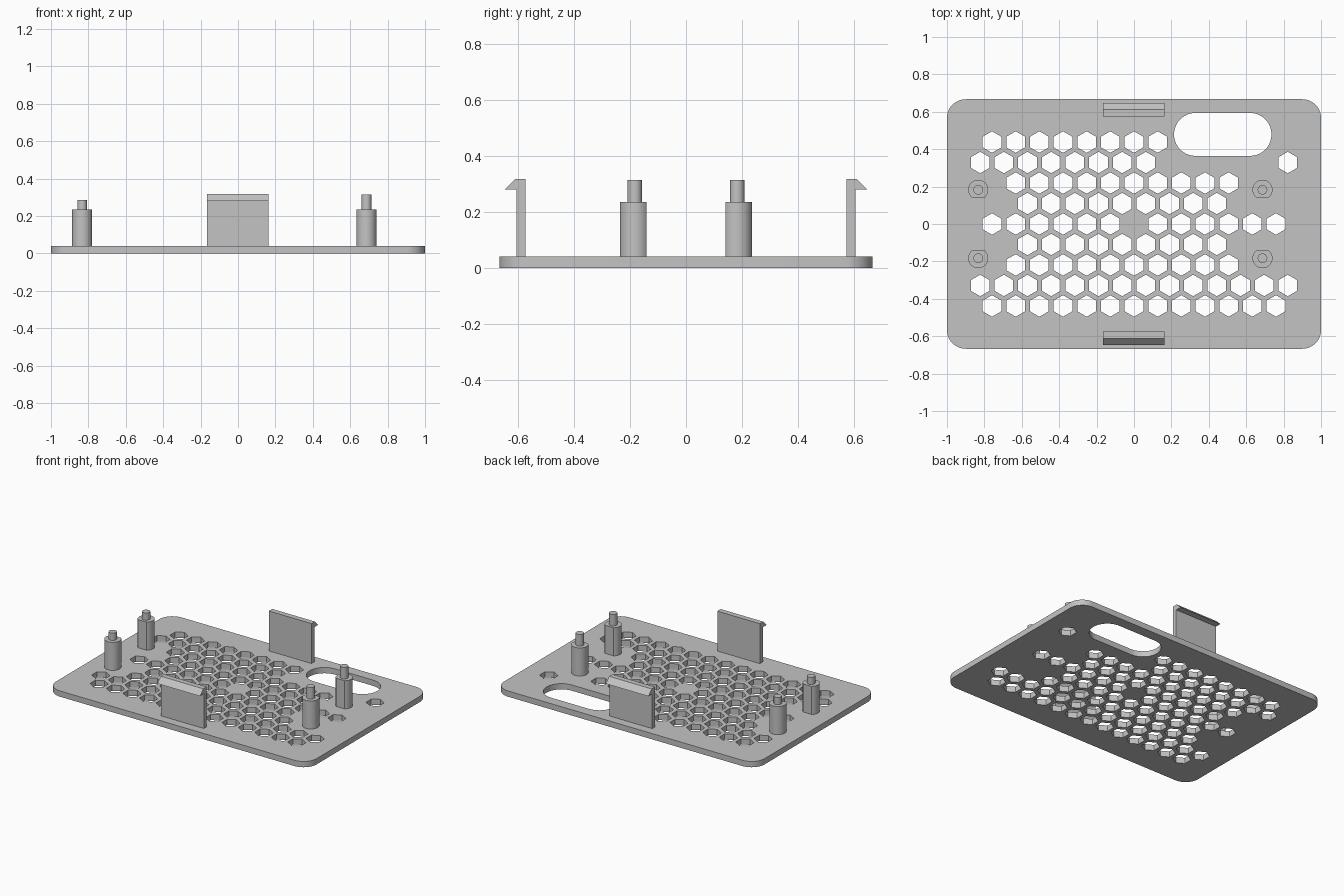
import bpy, bmesh
from math import sin, cos, radians, pi, sqrt, acos
from mathutils import Vector

if "Cube" in bpy.data.objects:
    bpy.data.objects.remove(bpy.data.objects["Cube"])

grey = bpy.data.materials.new("light grey plastic")
grey.use_nodes = True
colour = (0.55, 0.55, 0.55, 1)
grey.diffuse_color = colour
grey.node_tree.nodes["Principled BSDF"].inputs["Base Color"].default_value = colour

THICK = 0.04


def finish(name, mesh):
    """Link the mesh as an object, smooth with sharp edges kept."""
    mesh.name = name
    mesh.materials.clear()
    mesh.materials.append(grey)
    obj = bpy.data.objects.new(name, mesh)
    bpy.context.scene.collection.objects.link(obj)
    bpy.ops.object.select_all(action='DESELECT')
    obj.select_set(True)
    bpy.context.view_layer.objects.active = obj
    bpy.ops.object.shade_smooth_by_angle(angle=radians(30))
    return obj


def arc(cx, cy, r, start, end, steps):
    return [(cx + r * cos(start + (end - start) * i / steps),
             cy + r * sin(start + (end - start) * i / steps))
            for i in range(steps + 1)]


def prism(name, points, direction):
    """Extrude a closed outline of 3D points along a direction."""
    bm = bmesh.new()
    face = bm.faces.new([bm.verts.new(p) for p in points])
    out = bmesh.ops.extrude_face_region(bm, geom=[face])
    moved = [v for v in out["geom"] if isinstance(v, bmesh.types.BMVert)]
    bmesh.ops.translate(bm, verts=moved, vec=Vector(direction))
    bmesh.ops.recalc_face_normals(bm, faces=bm.faces[:])
    mesh = bpy.data.meshes.new(name)
    bm.to_mesh(mesh)
    bm.free()
    return finish(name, mesh)


# Base plate: rounded outline with a slot and a honeycomb cut through it
outlines = []
rx, ry, rc = 1.0, 0.667, 0.1
outer = []
for k, (sx, sy) in enumerate([(1, 1), (-1, 1), (-1, -1), (1, -1)]):
    outer += arc(sx * (rx - rc), sy * (ry - rc), rc, k * pi / 2, (k + 1) * pi / 2, 10)
outlines.append(outer)

slot_y, slot_r = 0.479, 0.115
outlines.append(arc(0.62, slot_y, slot_r, -pi / 2, pi / 2, 20)
                + arc(0.329, slot_y, slot_r, pi / 2, 3 * pi / 2, 20))

# Honeycomb rows: first and last hole of each run, in hole pitches
pitch = 0.1265
rows = {4: [(-6, 1)], 3: [(-6.5, 0.5), (6.5, 6.5)], 2: [(-5, 4)], 1: [(-4.5, 3.5)],
        0: [(-6, -1), (1, 6)],
        -1: [(-4.5, 3.5)], -2: [(-5, 4)], -3: [(-6.5, 6.5)], -4: [(-6, 6)]}
for row, runs in rows.items():
    for first, last in runs:
        for i in range(int(last - first) + 1):
            x, y = (first + i) * pitch, row * pitch * sqrt(3) / 2
            outlines.append(arc(x, y, 0.0575, pi / 6, pi / 6 + 2 * pi, 6)[:-1])

curve = bpy.data.curves.new("plate_outline", 'CURVE')
curve.dimensions = '2D'
curve.fill_mode = 'BOTH'
curve.extrude = THICK / 2
for pts in outlines:
    spline = curve.splines.new('POLY')
    spline.points.add(len(pts) - 1)
    for p, (x, y) in zip(spline.points, pts):
        p.co = (x, y, 0, 1)
    spline.use_cyclic_u = True
helper = bpy.data.objects.new("plate_outline", curve)
bpy.context.scene.collection.objects.link(helper)
bpy.context.view_layer.update()
plate = bpy.data.meshes.new_from_object(
    helper.evaluated_get(bpy.context.evaluated_depsgraph_get()))
bpy.data.objects.remove(helper)
bm = bmesh.new()
bm.from_mesh(plate)
bmesh.ops.remove_doubles(bm, verts=bm.verts[:], dist=0.0005)
bmesh.ops.translate(bm, verts=bm.verts[:], vec=(0, 0, THICK / 2))
bmesh.ops.recalc_face_normals(bm, faces=bm.faces[:])
bm.to_mesh(plate)
bm.free()
finish("base_plate", plate)

# Standoff posts with a flat on the inner side, each topped by a locating pin
post_r, post_top = 0.0535, 0.235
half = acos(0.042 / post_r)
for side, px, pin_top in (("right", -0.833, 0.285), ("left", 0.687, 0.315)):
    for end, py in (("front", -0.183), ("back", 0.183)):
        flat = pi / 2 if py < 0 else -pi / 2
        ring = arc(px, py, post_r, flat + half, flat - half + 2 * pi, 36)
        prism(f"{end}_{side}_post", [(x, y, THICK) for x, y in ring],
              (0, 0, post_top - THICK))
        ring = arc(px, py, 0.0257, 0, 2 * pi, 32)[:-1]
        prism(f"{end}_{side}_pin", [(x, y, post_top) for x, y in ring],
              (0, 0, pin_top - post_top))

# Snap clips: thin wall with an outward hook along the top
clip = [(0.574, THICK), (0.606, THICK), (0.606, 0.28), (0.648, 0.28),
        (0.611, 0.317), (0.574, 0.317)]
for end, s in (("front", -1), ("back", 1)):
    prism(f"{end}_clip", [(-0.165, s * y, z) for y, z in clip], (0.327, 0, 0))
